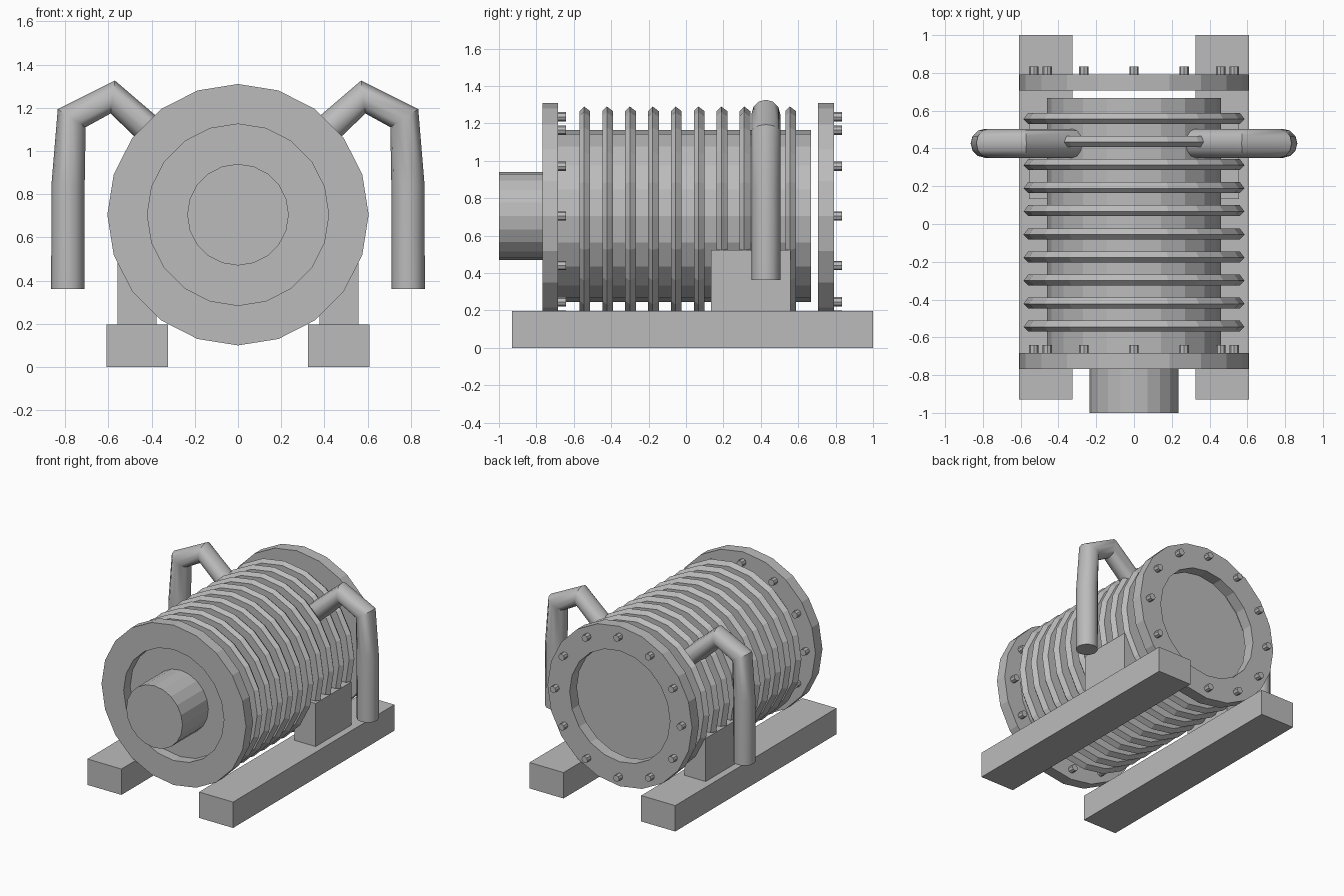
import bpy, bmesh
from math import sin, cos, pi, radians

cube = bpy.data.objects.get("Cube")
if cube:
    bpy.data.objects.remove(cube, do_unlink=True)

AXIS_Z = 0.705
SIDES = 20

grey = bpy.data.materials.new("plain grey")
grey.use_nodes = True
grey.diffuse_color = (0.5, 0.5, 0.5, 1)
grey.node_tree.nodes["Principled BSDF"].inputs["Base Color"].default_value = (0.5, 0.5, 0.5, 1)


def add_object(name, bm):
    bmesh.ops.recalc_face_normals(bm, faces=bm.faces)
    mesh = bpy.data.meshes.new(name)
    bm.to_mesh(mesh)
    bm.free()
    mesh.materials.append(grey)
    obj = bpy.data.objects.new(name, mesh)
    bpy.context.collection.objects.link(obj)
    return obj


def lathe(name, profile, ring=False, sides=SIDES, centre=(0, AXIS_Z)):
    """Turn (radius, y) points about a y-parallel axis: closed ring or capped solid."""
    bm = bmesh.new()
    loops = []
    for r, y in profile:
        angles = [2 * pi * i / sides for i in range(sides)]
        loops.append([bm.verts.new((centre[0] + r * sin(a), y, centre[1] + r * cos(a)))
                      for a in angles])
    pairs = list(zip(loops, loops[1:]))
    if ring:
        pairs.append((loops[-1], loops[0]))
    else:
        bm.faces.new(loops[0])
        bm.faces.new(loops[-1])
    for a, b in pairs:
        for i in range(sides):
            j = (i + 1) % sides
            bm.faces.new((a[i], a[j], b[j], b[i]))
    return add_object(name, bm)


def box(name, x, y, z):
    bm = bmesh.new()
    bmesh.ops.create_cube(bm, size=1)
    for v in bm.verts:
        for axis, (low, high) in enumerate((x, y, z)):
            v.co[axis] = high if v.co[axis] > 0 else low
    return add_object(name, bm)


def mirrored(span, side):
    return sorted(side * v for v in span)


# Body and drive shaft
lathe("body", [(0.46, -0.69), (0.46, 0.668)])
lathe("shaft", [(0.235, -1.0), (0.235, -0.68)])

# Cooling ribs with a ridged rim
for i in range(10):
    y = -0.541 + i * 0.1223
    lathe(f"rib_{i + 1}", [(0.44, y - 0.029), (0.56, y - 0.029), (0.585, y - 0.004),
                           (0.56, y + 0.029), (0.44, y + 0.029)], ring=True)

# End flanges, each with a circle of bolts on its rear face
for label, y0, y1 in (("front", -0.768, -0.684), ("rear", 0.706, 0.792)):
    lathe(f"{label}_flange", [(0.42, y0), (0.605, y0), (0.605, y1), (0.42, y1)], ring=True)
    for i in range(12):
        a = radians(30 * i)
        lathe(f"{label}_bolt_{i + 1}", [(0.025, y1 - 0.01), (0.025, y1 + 0.043)], sides=8,
              centre=(0.53 * sin(a), AXIS_Z + 0.53 * cos(a)))


def pipe(name, side):
    curve = bpy.data.curves.new(name, "CURVE")
    curve.dimensions = "3D"
    curve.bevel_depth = 0.077
    curve.bevel_resolution = 4
    curve.use_fill_caps = True
    path = [(0.22, 0.925), (0.58, 1.25), (0.77, 1.152), (0.787, 0.84), (0.788, 0.362)]
    spline = curve.splines.new("POLY")
    spline.points.add(len(path) - 1)
    for point, (x, z) in zip(spline.points, path):
        point.co = (side * x, 0.427, z, 1)
    curve.materials.append(grey)
    obj = bpy.data.objects.new(name, curve)
    bpy.context.collection.objects.link(obj)
    bpy.ops.object.select_all(action="DESELECT")
    obj.select_set(True)
    bpy.context.view_layer.objects.active = obj
    bpy.ops.object.convert(target="MESH")
    bpy.ops.object.shade_smooth_by_angle(angle=radians(35))


# Skid rails, support feet and bent pipes on both sides
for label, side in (("left", 1), ("right", -1)):
    box(f"{label}_rail", mirrored((0.325, 0.61), side), (-0.93, 1.0), (0, 0.196))
    box(f"{label}_foot", mirrored((0.378, 0.557), side), (0.133, 0.56), (0.19, 0.522))
    pipe(f"{label}_pipe", side)
